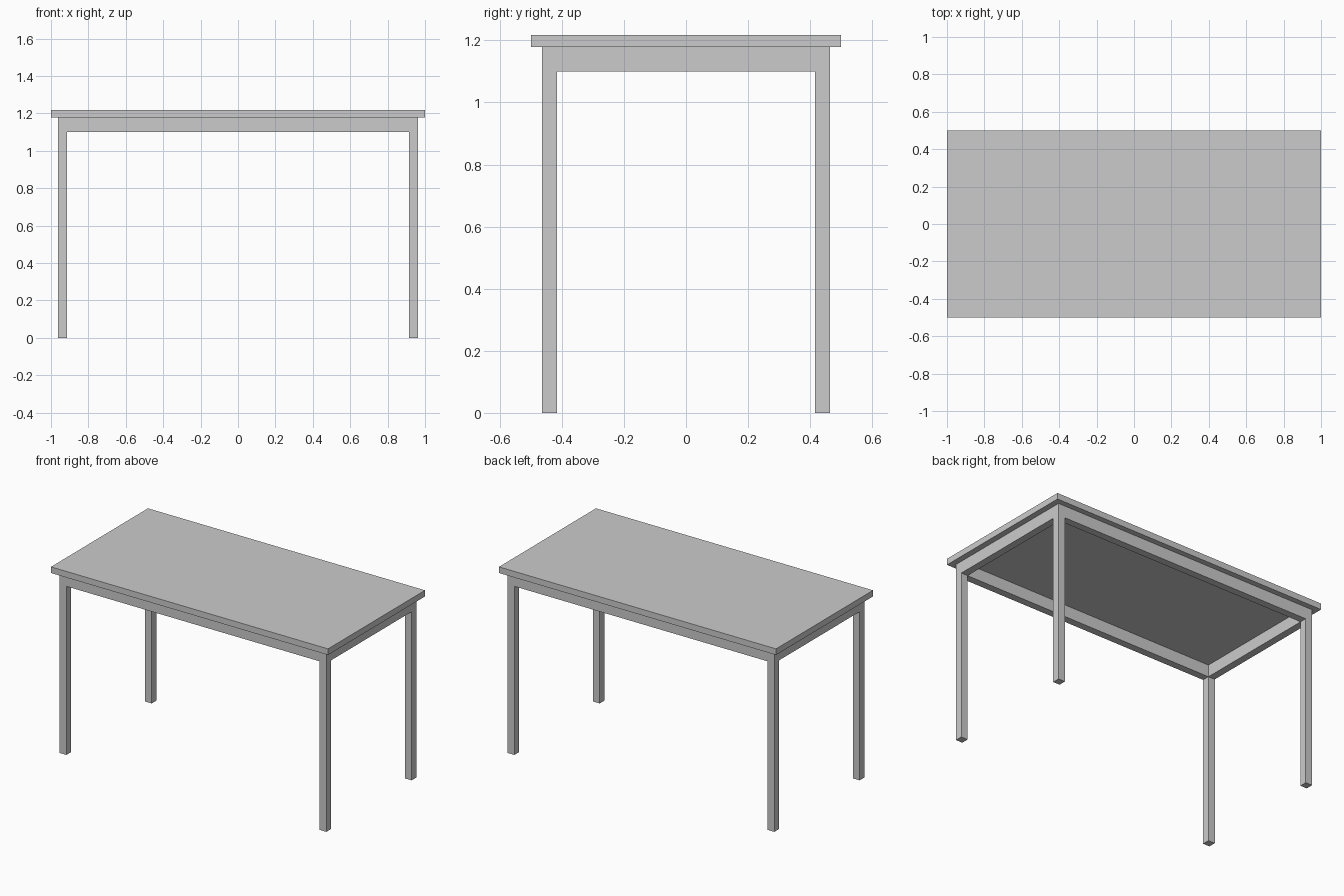
import bpy

if "Cube" in bpy.data.objects:
    bpy.data.objects.remove(bpy.data.objects["Cube"])

LEG = 0.048            # square section shared by legs and rails
OUT_X, OUT_Y = 0.962, 0.464
TOP_Z, UNDER_Z, RAIL_Z = 1.218, 1.178, 1.10


def box(name, x, y, z):
    """Box from (min, max) ranges on each axis."""
    ranges = (x, y, z)
    bpy.ops.mesh.primitive_cube_add(size=1, location=[(a + b) / 2 for a, b in ranges])
    ob = bpy.context.object
    ob.name = name
    ob.scale = [b - a for a, b in ranges]
    bpy.ops.object.transform_apply(location=False, rotation=False, scale=True)
    return ob


def band(side, outer):
    """Range of one leg thickness on the given side of the centre."""
    return tuple(sorted((side * outer, side * (outer - LEG))))


IN_X, IN_Y = OUT_X - LEG, OUT_Y - LEG

# Tabletop
box("tabletop", (-1, 1), (-0.5, 0.5), (UNDER_Z, TOP_Z))

# Legs
for sy, depth in ((-1, "front"), (1, "back")):
    for sx, side in ((-1, "left"), (1, "right")):
        box(f"{depth}_{side}_leg", band(sx, OUT_X), band(sy, OUT_Y), (0, UNDER_Z))

# Rails flush with the legs
for s, depth, side in ((-1, "front", "left"), (1, "back", "right")):
    box(f"{depth}_rail", (-IN_X, IN_X), band(s, OUT_Y), (RAIL_Z, UNDER_Z))
    box(f"{side}_rail", band(s, OUT_X), (-IN_Y, IN_Y), (RAIL_Z, UNDER_Z))
